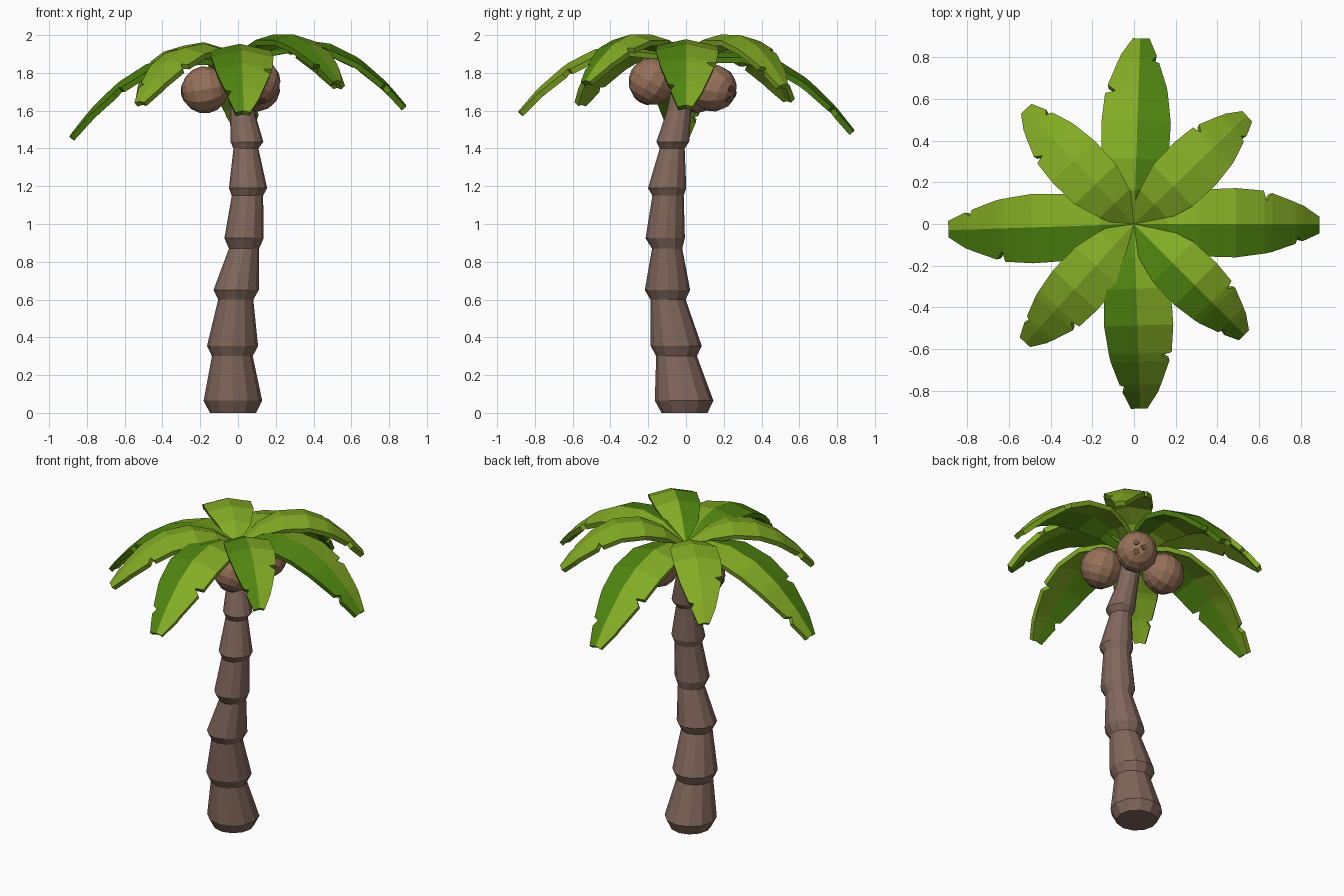
import bpy, bmesh, math
from mathutils import Vector, Matrix

if "Cube" in bpy.data.objects:
    bpy.data.objects.remove(bpy.data.objects["Cube"])


def material(name, rgb):
    m = bpy.data.materials.new(name)
    m.diffuse_color = (*rgb, 1)
    m.use_nodes = True
    m.node_tree.nodes["Principled BSDF"].inputs["Base Color"].default_value = m.diffuse_color
    return m


LIGHT = material("light_leaf_green", (0.225, 0.41, 0.018))
DARK = material("dark_leaf_green", (0.08, 0.235, 0.005))
BARK = material("bark_brown", (0.22, 0.135, 0.105))
SHELL = material("coconut_brown", (0.31, 0.165, 0.10))
EYE = material("coconut_eye_brown", (0.16, 0.08, 0.05))


def finish(bm, name, mats):
    me = bpy.data.meshes.new(name)
    bm.to_mesh(me)
    bm.free()
    for m in mats:
        me.materials.append(m)
    ob = bpy.data.objects.new(name, me)
    bpy.context.collection.objects.link(ob)
    return ob


# Trunk: leaning stack of flared segments (z, centre x, centre y, radius)
RINGS = [(0, -.027, -.008, .122), (.065, -.027, -.010, .155),
         (.30, -.030, -.050, .108), (.355, -.029, -.052, .135),
         (.60, -.012, -.095, .093), (.65, -.010, -.098, .120),
         (.87, .032, -.100, .080), (.925, .032, -.110, .104),
         (1.15, .050, -.095, .083), (1.19, .053, -.100, .101),
         (1.40, .042, -.073, .066), (1.435, .047, -.070, .087),
         (1.60, .022, -.037, .064), (1.84, .0, .0, .055)]
SIDES = 12
bm = bmesh.new()
loops = []
for z, cx, cy, r in RINGS:
    loops.append([bm.verts.new((cx + r * math.cos(2 * math.pi * i / SIDES),
                                cy + r * math.sin(2 * math.pi * i / SIDES), z))
                  for i in range(SIDES)])
for a, b in zip(loops, loops[1:]):
    for i in range(SIDES):
        j = (i + 1) % SIDES
        bm.faces.new((a[i], a[j], b[j], b[i]))
bm.faces.new(loops[0][::-1])
bm.faces.new(loops[-1])
finish(bm, "trunk", [BARK])

# Frond outline: (position along length, left half width, right half width), with torn notches
OUTLINE = [(0, .05, .05), (.18, .115, .115), (.35, .165, .155), (.55, .172, .16),
           (.70, .160, .142), (.715, .110, .140), (.745, .148, .134),
           (.87, .105, .095), (.885, .098, .062), (.91, .090, .082), (1, .035, .045)]


def frond(name, tip, width, bow, dark_side):
    """Arched leaf with a raised midrib; dark_side: -1 left, 1 right, 0 none."""
    flat = Vector((tip[0], tip[1], 0))
    left = Vector((-flat.y, flat.x, 0)).normalized()
    z0 = 1.84
    rise = tip[2] - z0 + bow
    bm = bmesh.new()
    rows = []
    for s, wl, wr in OUTLINE:
        mid = flat * s + Vector((0, 0, z0 + rise * s - bow * s * s))
        row = []
        for side, w in ((1, wl), (0, 0), (-1, wr)):
            w *= width
            row.append(bm.verts.new(mid + left * side * w - Vector((0, 0, .22 * w))))
        rows.append(row)
    for a, b in zip(rows, rows[1:]):
        for k, side in ((0, -1), (1, 1)):
            f = bm.faces.new((a[k], a[k + 1], b[k + 1], b[k]))
            f.material_index = int(side == dark_side)
    ob = finish(bm, name, [LIGHT, DARK])
    sol = ob.modifiers.new("thickness", 'SOLIDIFY')
    sol.thickness = 0.03
    sol.offset = -1


# Long fronds along the axes, shorter ones on the diagonals
frond("frond_back", (.03, .89, 1.50), 1, .86, 1)
frond("frond_right", (.89, .0, 1.63), 1, .93, 1)
frond("frond_front", (.03, -.885, 1.60), 1, .87, 1)
frond("frond_left", (-.89, -.03, 1.47), 1, .84, -1)
frond("frond_back_right", (.54, .52, 1.74), .86, .87, 0)
frond("frond_front_right", (.53, -.53, 1.76), .86, .84, 1)
frond("frond_front_left", (-.52, -.57, 1.65), .86, .80, 0)
frond("frond_back_left", (-.52, .55, 1.67), .86, .80, 0)


# Coconuts, each with three small eyes around its pole
def coconut(name, centre, direction, radius=.125):
    place = Matrix.Translation(centre) @ Vector(direction).to_track_quat('Z', 'Y').to_matrix().to_4x4()
    bm = bmesh.new()
    bmesh.ops.create_uvsphere(bm, u_segments=12, v_segments=8, radius=radius, matrix=place)
    shell = set(bm.faces)
    for k in range(3):
        m = (place @ Matrix.Rotation(k * 2 * math.pi / 3, 4, 'Z') @ Matrix.Rotation(.27, 4, 'Y')
             @ Matrix.Translation((0, 0, radius * .965)))
        bmesh.ops.create_cone(bm, cap_ends=True, segments=8, radius1=.02, radius2=.018,
                              depth=.012, matrix=m)
    for f in bm.faces:
        f.material_index = 0 if f in shell else 1
    finish(bm, name, [SHELL, EYE])


coconut("coconut_left", (-.175, .06, 1.71), (-.9, .1, -.15))
coconut("coconut_front", (.10, -.18, 1.755), (-.05, -.5, -.85))
coconut("coconut_back", (.10, .145, 1.72), (.5, .75, -.25))
